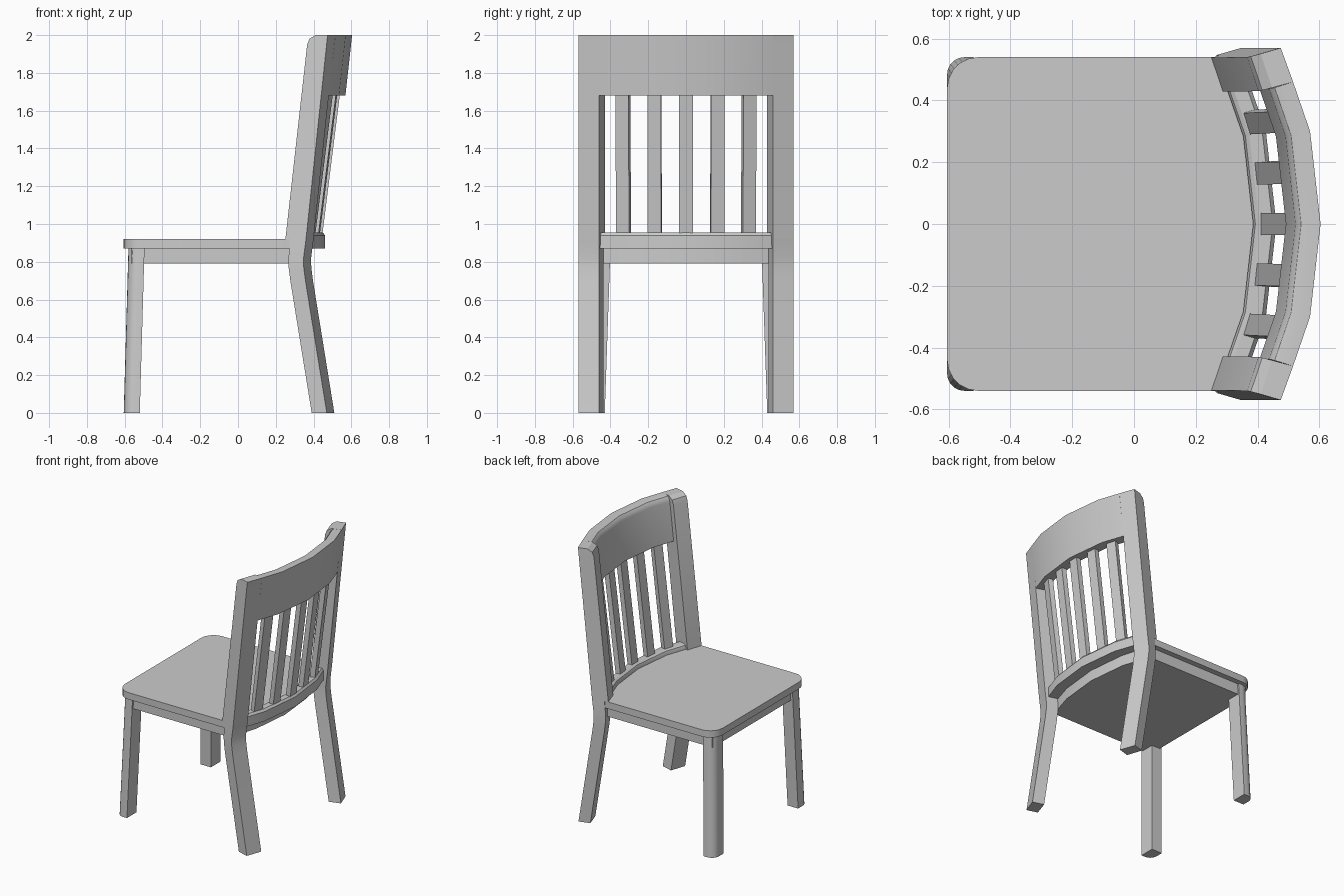
import bpy, bmesh, math
from mathutils import Vector

if "Cube" in bpy.data.objects:
    bpy.data.objects.remove(bpy.data.objects["Cube"])


def loft(name, rings, mirror=False):
    """Skin a stack of equal-length rings and cap both ends."""
    bm = bmesh.new()
    vs = [[bm.verts.new(p) for p in r] for r in rings]
    n = len(vs[0])
    for a, b in zip(vs, vs[1:]):
        for i in range(n):
            j = (i + 1) % n
            bm.faces.new((a[i], a[j], b[j], b[i]))
    bm.faces.new(vs[0][::-1])
    bm.faces.new(vs[-1])
    bmesh.ops.recalc_face_normals(bm, faces=bm.faces)
    me = bpy.data.meshes.new(name)
    bm.to_mesh(me)
    bm.free()
    ob = bpy.data.objects.new(name, me)
    bpy.context.collection.objects.link(ob)
    if mirror:
        m = ob.modifiers.new("mirror", 'MIRROR')
        m.use_axis = (False, True, False)
        m.use_clip = False
        m.use_mirror_merge = False
    return ob


def arc(cx, cy, r, a0, a1, n=5):
    return [(cx + r * math.cos(math.radians(a0 + (a1 - a0) * i / n)),
             cy + r * math.sin(math.radians(a0 + (a1 - a0) * i / n))) for i in range(n + 1)]


def slab(name, outline, z0, z1):
    return loft(name, [[(x, y, z) for x, y in outline] for z in (z0, z1)])


def curved_rail(name, path, section, z_ref, tilt):
    """Sweep a (depth, z) section along a bowed path of (y, back x, yaw)."""
    full = [(-y, x, -a) for y, x, a in path if y > 0] + path[::-1]
    rings = []
    for y, x, a in full:
        rings.append([(x - d * math.cos(math.radians(a)) + (z - z_ref) * tilt,
                       y - d * math.sin(math.radians(a)), z) for d, z in section])
    return loft(name, rings)


# Seat with rounded front corners and bowed rear edge
slab("seat", arc(-.505, -.44, .1, 270, 180) + arc(-.505, .44, .1, 180, 90)
     + [(.29, .54), (.31, .45), (.36, .29), (.39, 0), (.36, -.29), (.31, -.45), (.29, -.54)],
     .87, .92)

# Apron block under the seat
slab("apron", [(-.565, -.5), (-.565, .5), (.29, .5), (.305, .44), (.35, .29), (.38, 0),
               (.35, -.29), (.305, -.44), (.29, -.5)], .79, .87)

# Splayed front legs with a rounded outer corner
leg = [(0, 0), (.085, 0), (.085, .11)] + arc(.055, .055, .055, 90, 180)
loft("front_legs", [[(x + u, y + v, z) for u, v in leg]
                    for x, y, z in ((-.605, .43, 0), (-.58, .40, .87))], mirror=True)

# Bent back posts: front x, back x and height of each level
levels = [(.39, .47, 0), (.277, .357, .70), (.268, .348, .77), (.267, .347, .82),
          (.277, .36, .92), (.251, .36, .92), (.366, .469, 1.95), (.378, .472, 1.98),
          (.41, .475, 2.0)]
posts = []
for f, b, z in levels:
    fy = .57 - (b - f) * .29
    posts.append([(f, fy, z), (b, .57, z), (b + .04, .46, z), (f + .037, fy - .11, z)])
loft("back_posts", posts, mirror=True)

# Bowed top rail, flush with the back of the posts
curved_rail("top_rail", [(.46, .515, 17), (.30, .57, 12), (0, .604, 0)],
            [(0, 1.68), (0, 2.0), (.045, 2.0), (.062, 1.995), (.073, 1.98), (.077, 1.96),
             (.077, 1.68)], 2.0, .11)

# Bowed lower rail behind the seat
curved_rail("lower_rail", [(.46, .372, 17), (.30, .427, 12), (0, .461, 0)],
            [(0, .87), (0, .94), (.012, .955), (.055, .955), (.068, .947), (.075, .93),
             (.075, .87)], .9, 0)


# Back slats, each turned to follow the bow
def slat(name, y, off, yaw, mirror):
    n = Vector((math.cos(yaw), math.sin(yaw), 0))
    t = Vector((-n.y, n.x, 0))
    rings = []
    for x, yy, z in ((.428, y, .94), (.523, y * 1.015, 1.70)):
        c = Vector((x + off, yy, z))
        rings.append([c + n * a * .018 + t * b * .036
                      for a, b in ((-1, -1), (1, -1), (1, 1), (-1, 1))])
    loft(name, rings, mirror)


slat("centre_slat", 0, 0, 0, False)
slat("inner_slats", .165, -.017, math.radians(6), True)
slat("outer_slats", .33, -.047, math.radians(17), True)

# Smooth the curved surfaces, keep edges sharp
for ob in bpy.context.collection.objects:
    ob.select_set(True)
    bpy.context.view_layer.objects.active = ob
bpy.ops.object.shade_smooth_by_angle(angle=math.radians(30))
